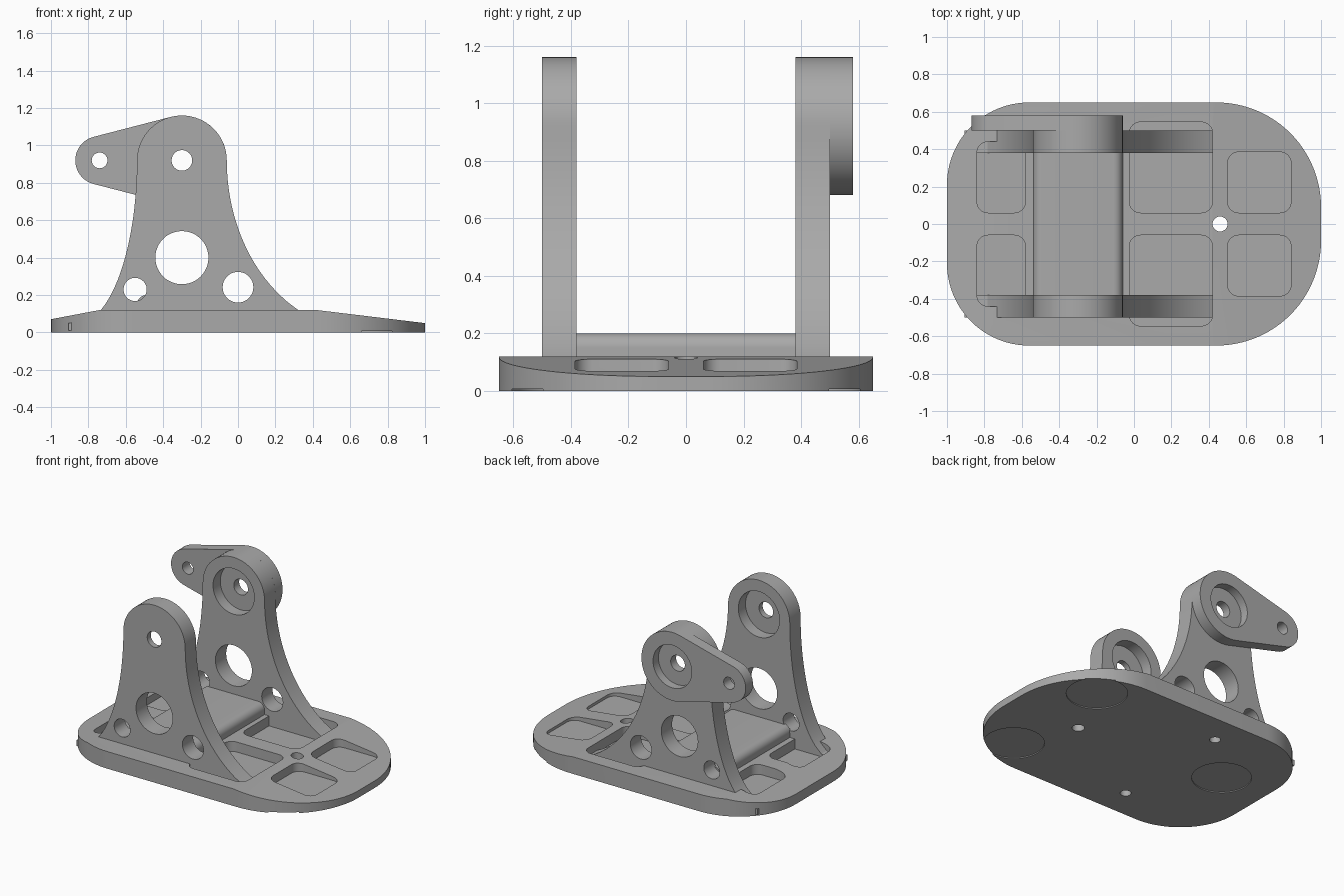
import bpy, bmesh, math
from mathutils import Matrix, Vector

cube = bpy.data.objects.get("Cube")
if cube:
    bpy.data.objects.remove(cube, do_unlink=True)

grey = bpy.data.materials.new("plain grey")
grey.use_nodes = True
GREY = (0.4, 0.4, 0.4, 1)
grey.diffuse_color = GREY
grey.node_tree.nodes["Principled BSDF"].inputs["Base Color"].default_value = GREY


def arc(cx, cy, r, start, end, n=24):
    """Points on a circular arc, angles in degrees."""
    angles = [math.radians(start + (end - start) * i / n) for i in range(n + 1)]
    return [(cx + r * math.cos(a), cy + r * math.sin(a)) for a in angles]


def circle(cx, cy, r, n=48):
    return arc(cx, cy, r, 0, 360, n)[:-1]


def rounded_rect(x0, x1, y0, y1, r):
    return (arc(x1 - r, y1 - r, r, 0, 90, 8) + arc(x0 + r, y1 - r, r, 90, 180, 8)
            + arc(x0 + r, y0 + r, r, 180, 270, 8) + arc(x1 - r, y0 + r, r, 270, 360, 8))


def prism(name, outline, lo, hi, axis="Z"):
    """Extrude an outline from lo to hi along Z (xy outline) or Y (xz outline)."""
    def place(u, v, w):
        return (u, v, w) if axis == "Z" else (u, w, v)
    bm = bmesh.new()
    face = bm.faces.new([bm.verts.new(place(u, v, lo)) for u, v in outline])
    top = bmesh.ops.extrude_face_region(bm, geom=[face])["geom"]
    bmesh.ops.translate(bm, vec=Vector(place(0, 0, hi - lo)),
                        verts=[e for e in top if isinstance(e, bmesh.types.BMVert)])
    bmesh.ops.recalc_face_normals(bm, faces=bm.faces)
    mesh = bpy.data.meshes.new(name)
    bm.to_mesh(mesh)
    bm.free()
    obj = bpy.data.objects.new(name, mesh)
    bpy.context.collection.objects.link(obj)
    mesh.materials.append(grey)
    return obj


def combine(obj, tools, operation="DIFFERENCE"):
    """Apply each tool as an exact boolean, then discard it."""
    for tool in tools:
        mod = obj.modifiers.new("cut", "BOOLEAN")
        mod.operation, mod.solver, mod.object = operation, "EXACT", tool
        bpy.context.view_layer.update()
        graph = bpy.context.evaluated_depsgraph_get()
        mesh = bpy.data.meshes.new_from_object(obj.evaluated_get(graph))
        obj.modifiers.clear()
        obj.data = mesh
        bpy.data.objects.remove(tool, do_unlink=True)


def finish(obj):
    bpy.ops.object.select_all(action="DESELECT")
    obj.select_set(True)
    bpy.context.view_layer.objects.active = obj
    bpy.ops.object.shade_smooth_by_angle(angle=math.radians(30))


# Base plate: rounded outline with sloping ends
RF, RB, HALF = 0.56, 0.44, 0.65
outline = (arc(1 - RF, HALF - RF, RF, 0, 90) + arc(RB - 1, HALF - RB, RB, 90, 180)
           + arc(RB - 1, RB - HALF, RB, 180, 270) + arc(1 - RF, RF - HALF, RF, 270, 360))
plate = prism("base_plate", outline, 0, 0.2)
side = [(-1.1, -0.1), (1.1, -0.1), (1.1, 0.038), (0.42, 0.12), (-0.74, 0.12), (-1.1, 0.052)]
combine(plate, [prism("side_profile", side, -1, 1, "Y")], "INTERSECT")

# Pockets, screw holes and shallow foot recesses
cuts = [prism("centre_hole", circle(0.46, 0, 0.04), -0.1, 0.3)]
for s in (1, -1):
    for x0, x1, y1 in ((0.5, 0.84, 0.385), (-0.025, 0.42, 0.545), (-0.84, -0.58, 0.44)):
        lo, hi = sorted((s * 0.06, s * y1))
        cuts.append(prism("pocket", rounded_rect(x0, x1, lo, hi, 0.06), 0.05, 0.3))
    cuts.append(prism("screw_hole", circle(-0.3, s * 0.44, 0.035), -0.1, 0.3))
    cuts.append(prism("foot_recess", circle(0.65, s * 0.41, 0.195), -0.1, 0.007))
cuts.append(prism("foot_recess", circle(-0.64, 0.1, 0.19), -0.1, 0.007))
combine(plate, cuts)
finish(plate)

# Cross block between the uprights, with rounded top edges
R = 0.05
block = [(-0.54, 0.04), (-0.06, 0.04)] + arc(-0.06 - R, 0.2 - R, R, 0, 90, 8) \
    + arc(-0.54 + R, 0.2 - R, R, 90, 180, 8)
finish(prism("cross_block", block, -0.39, 0.39, "Y"))

# Uprights: round head flaring down to a wide foot
PX, PZ, PR = -0.3, 0.92, 0.24


def flare(side, width, height, bottom):
    """Elliptical flank from the head down to the foot."""
    pts = []
    for i in range(1, 21):
        d = (PZ - bottom) * i / 20
        pts.append((PX + side * (PR + width * (1 - math.sqrt(1 - (d / height) ** 2))), PZ - d))
    return pts


profile = (arc(PX, PZ, PR, 0, 180, 32) + flare(-1, 0.33, 0.88, 0.07)
           + [(-0.905, 0.05), (-0.905, 0.01), (0.44, 0.01), (0.44, 0.055)]
           + flare(1, 0.73, 0.91, 0.08)[::-1])
HOLES = ((PX, PZ, 0.055), (PX, 0.4, 0.142), (-0.55, 0.23, 0.062), (0, 0.242, 0.082))
for name, s in (("front_upright", -1), ("back_upright", 1)):
    lo, hi = sorted((s * 0.38, s * 0.5))
    upright = prism(name, profile, lo, hi, "Y")
    cuts = [prism("hole", circle(*h), lo - 0.1, hi + 0.1, "Y") for h in HOLES]
    # Bearing seat on the inner face and screw bore from below
    a, b = sorted((s * 0.3, s * 0.46))
    cuts.append(prism("bearing_seat", circle(PX, PZ, 0.16), a, b, "Y"))
    cuts.append(prism("screw_bore", circle(PX, s * 0.44, 0.035), -0.1, 0.2))
    combine(upright, cuts)
    finish(upright)

# Side arm behind the back upright: tapered link between two round ends
AX, AR = -0.74, 0.13
t = math.degrees(math.acos((PR - AR) / (PX - AX)))
arm = prism("side_arm", arc(PX, PZ, PR, t - 180, 180 - t, 40)
            + arc(AX, PZ, AR, 180 - t, 180 + t, 24), 0.5, 0.58, "Y")
combine(arm, [prism("pivot_hole", circle(PX, PZ, 0.055), 0.4, 0.7, "Y"),
              prism("end_hole", circle(AX, PZ, 0.042), 0.4, 0.7, "Y"),
              prism("bearing_seat", circle(PX, PZ, 0.15), 0.52, 0.7, "Y")])
finish(arm)
